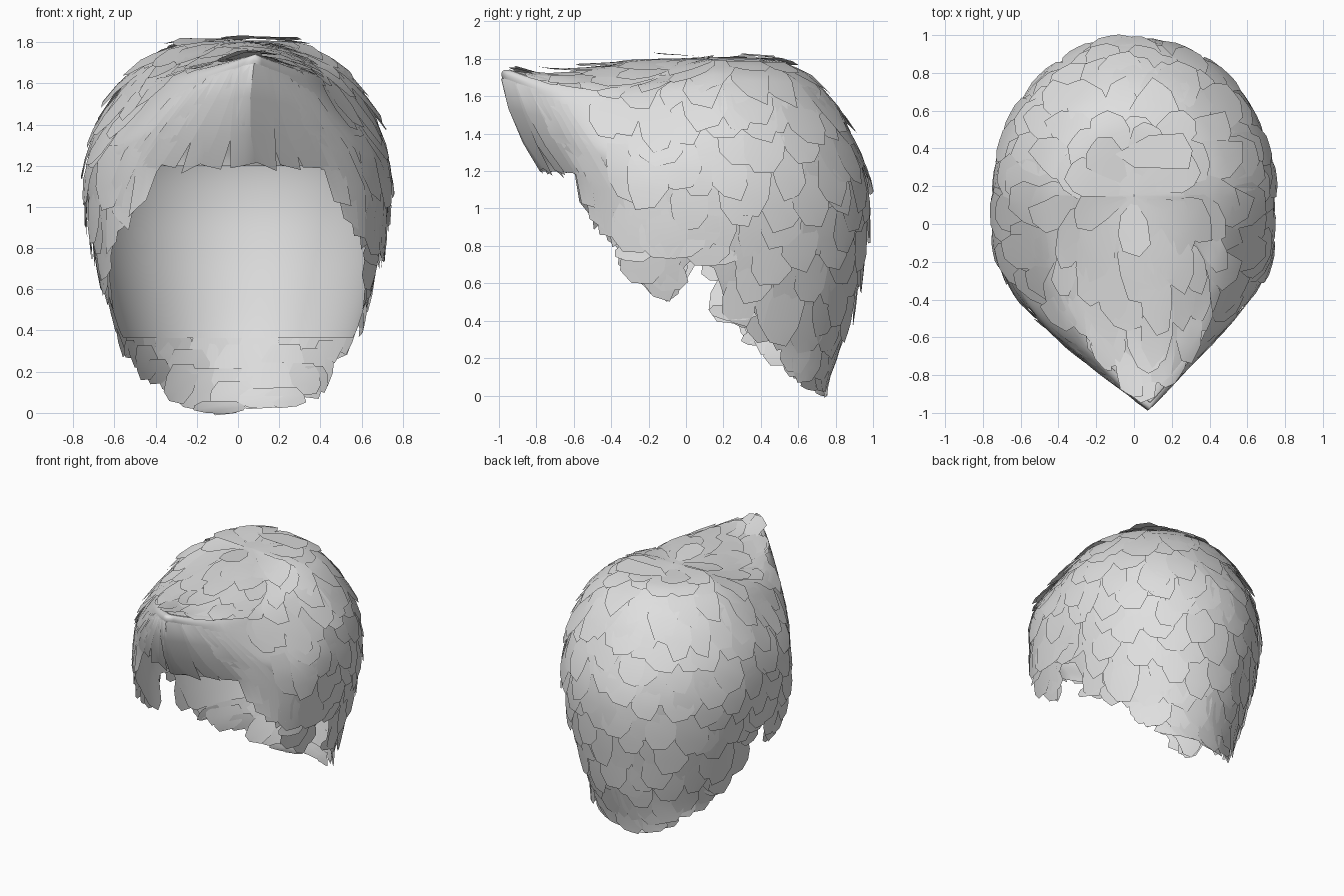
import bpy, bmesh, math, random
from mathutils import Vector

if "Cube" in bpy.data.objects:
    bpy.data.objects.remove(bpy.data.objects["Cube"])

random.seed(4)
HALF = math.pi / 2
Y0 = 0.15  # widest point of every horizontal section

# Horizontal sections from crown to nape: height, half width, back y, front y
ROWS = [(1.81, 0, .15, .15), (1.795, .24, .45, -.17), (1.765, .34, .55, -.4),
        (1.72, .42, .62, -.7), (1.69, .46, .66, -.96), (1.6, .55, .75, -.97),
        (1.4, .67, .87, -.89), (1.2, .72, .95, -.77), (1.0, .72, .97, -.78),
        (.8, .69, .95, -.8), (.6, .64, .91, -.8), (.4, .58, .86, -.8),
        (.2, .52, .79, -.8), (0, .52, .71, -.8)]
LAST = len(ROWS) - 1

# Lower hairline as y, z
HAIRLINE = [(-2, 1.2), (-.53, 1.2), (-.50, .97), (-.3, .76), (-.2, .58), (-.1, .5),
            (-.04, .55), (.0, .73), (.17, .68), (.22, .42), (.4, .25), (.58, .11),
            (.66, .01), (2, 0)]


def hairline(y):
    for (a, za), (b, zb) in zip(HAIRLINE, HAIRLINE[1:]):
        if y <= b:
            return za + (zb - za) * (y - a) / (b - a)
    return 0


def section(v):
    v = min(max(v, 0), LAST)
    i = min(int(v), LAST - 1)
    f = v - i
    p0, p1, p2, p3 = (ROWS[min(max(k, 0), LAST)] for k in (i - 1, i, i + 1, i + 2))
    return [.5 * (2 * b + (c - a) * f + (2 * a - 5 * b + 4 * c - d) * f * f
                  + (3 * b - a - 3 * c + d) * f ** 3) for a, b, c, d in zip(p0, p1, p2, p3)]


def surf(phi, v):
    """Point of the hair volume: phi is 0 at the front, +-pi at the back."""
    phi = (phi + math.pi) % (2 * math.pi) - math.pi
    z, w, yb, yf = section(v)
    a, side = abs(phi), math.copysign(1, phi)
    if a < HALF:
        t = 1 - a / HALF
        high = min(1, max(0, (z - 1.2) / .45))
        spread = side * w * (1 - t ** (3.4 - .75 * high))
        x = spread + .1 * t * t * (z / 1.75) ** 5 * min(1, w / .4)
        y = Y0 - (Y0 - yf) * t
        z -= .55 * spread ** 2 * min(1, 2 * t) * high  # arched quiff top
    else:
        x = side * w * math.cos(a - HALF)
        y = Y0 + (yb - Y0) * math.sin(a - HALF)
    if y < -.7 and z > 1.4:  # upturned quiff tip
        z += .06 * ((-y - .7) / .28) ** 2 * min(1, (z - 1.4) / .28)
    return Vector((x, y, z))


def normal(phi, v):
    du = surf(phi + .03, v) - surf(phi - .03, v)
    dv = surf(phi, v + .05) - surf(phi, v - .05)
    n = du.cross(dv)
    if n.length < 1e-7:
        return Vector((0, 0, 1))
    n.normalize()
    return n if n.dot(surf(phi, v) - Vector((0, 0, 1.2))) > 0 else -n


def v_end(phi, floor=0):
    v = 2.0
    while v < LAST:
        p = surf(phi, v)
        if p.z < max(hairline(p.y), floor):
            break
        v += .03
    return min(v, LAST)


def meridian(phi):
    """Distance along the hair flow, as (length, v) pairs down to the hairline."""
    end, out, s = v_end(phi), [(0, 0)], 0
    prev = surf(phi, 0)
    for i in range(1, 91):
        v = end * i / 90
        p = surf(phi, v)
        s += (p - prev).length
        out.append((s, v))
        prev = p
    return out


def v_at(table, s):
    return next((v for length, v in table if length >= s), table[-1][1])


gray = bpy.data.materials.new("hair_gray")
gray.diffuse_color = (.74, .74, .74, 1)
gray.use_nodes = True
gray.node_tree.nodes["Principled BSDF"].inputs["Base Color"].default_value = gray.diffuse_color


def make(name, bm):
    me = bpy.data.meshes.new(name)
    bm.to_mesh(me)
    bm.free()
    me.materials.append(gray)
    me.shade_smooth()
    ob = bpy.data.objects.new(name, me)
    bpy.context.collection.objects.link(ob)
    return ob


def grid_faces(bm, grid):
    for r, q in zip(grid, grid[1:]):
        for i in range(len(r) - 1):
            bm.faces.new((r[i], q[i], q[i + 1], r[i + 1]))


# Width along one lock, root to tip: angular leaf, or blunt strand
LEAF = [(0, .65), (.35, 1), (.72, .95), (1, .45)]
STRAND = [(0, .5), (.25, .8), (.5, 1), (.75, 1), (1, .85)]


def lock(bm, phi0, v0, phi1, v1, half, lift, outline):
    grid, skew = [], random.uniform(-.45, .45)
    for f, width in outline:
        phi, v = phi0 + (phi1 - phi0) * f, v0 + (v1 - v0) * f
        speed = (surf(phi + .05, v) - surf(phi - .05, v)).length / .1
        d = min(half / max(speed, .05), .4) * width
        row = []
        for k in (-1, 0, 1):
            u = phi + d * (k + skew * f * f)
            vv = v - (v1 - v0) * (.12 * k * skew if f == 1 else 0)
            row.append(bm.verts.new(surf(u, vv) + normal(u, vv) * (.003 + lift * f)))
        grid.append(row)
    grid_faces(bm, grid)


# Scalp shell under the locks
bm = bmesh.new()
cols, rows = 120, 50
grid = []
ends = [v_end(-math.pi + 2 * math.pi * i / cols, .37) for i in range(cols + 1)]
for j in range(rows + 1):
    grid.append([bm.verts.new(surf(-math.pi + 2 * math.pi * i / cols,
                                   .02 + (ends[i] - .02) * j / rows))
                 for i in range(cols + 1)])
grid_faces(bm, grid)
bmesh.ops.remove_doubles(bm, verts=bm.verts, dist=.0005)
make("scalp_shell", bm)

# Overlapping locks over the crown, sides and back
bm = bmesh.new()
for k in range(17):
    count = (7, 13, 19)[k] if k < 3 else 27
    for c in range(count):
        phi = 2 * math.pi * (c + .5 * (k % 2) + random.uniform(-.3, .3)) / count
        phi = (phi + math.pi) % (2 * math.pi) - math.pi
        table = meridian(phi)
        total = table[-1][0] - random.uniform(0, .05)
        s = .06 + .145 * k + random.uniform(-.06, .06)
        if s > total - .07:
            continue
        v0 = v_at(table, s)
        v1 = v_at(table, min(s + random.uniform(.24, .34), total))
        if abs(phi) < .72:  # stop at the quiff ridge
            v1 = min(v1, 4.1)
            if v1 - v0 < .3:
                continue
        lock(bm, phi, v0, phi + random.uniform(-.07, .07), v1,
             random.uniform(.09, .125), random.uniform(.01, .04), LEAF)
make("hair_locks", bm)

# Long fringe strands fanning down from the quiff tip
bm = bmesh.new()
for i in range(17):
    phi = -.74 + 1.48 * i / 16
    lock(bm, phi * .45, 3.9, phi, v_end(phi) + random.uniform(-.06, .08),
         .065, random.uniform(.006, .018), STRAND)
make("fringe_strands", bm)

# Loose leaf lying on the crown
bm = bmesh.new()
edge = [(-.1, .37), (.0, .30), (.29, .29), (.31, .39), (.26, .48), (.08, .47)]
bm.faces.new([bm.verts.new((x, y, 1.835 - .1 * max(0, y - .3) - .06 * abs(x - .1)))
              for x, y in edge])
make("crown_leaf", bm)
